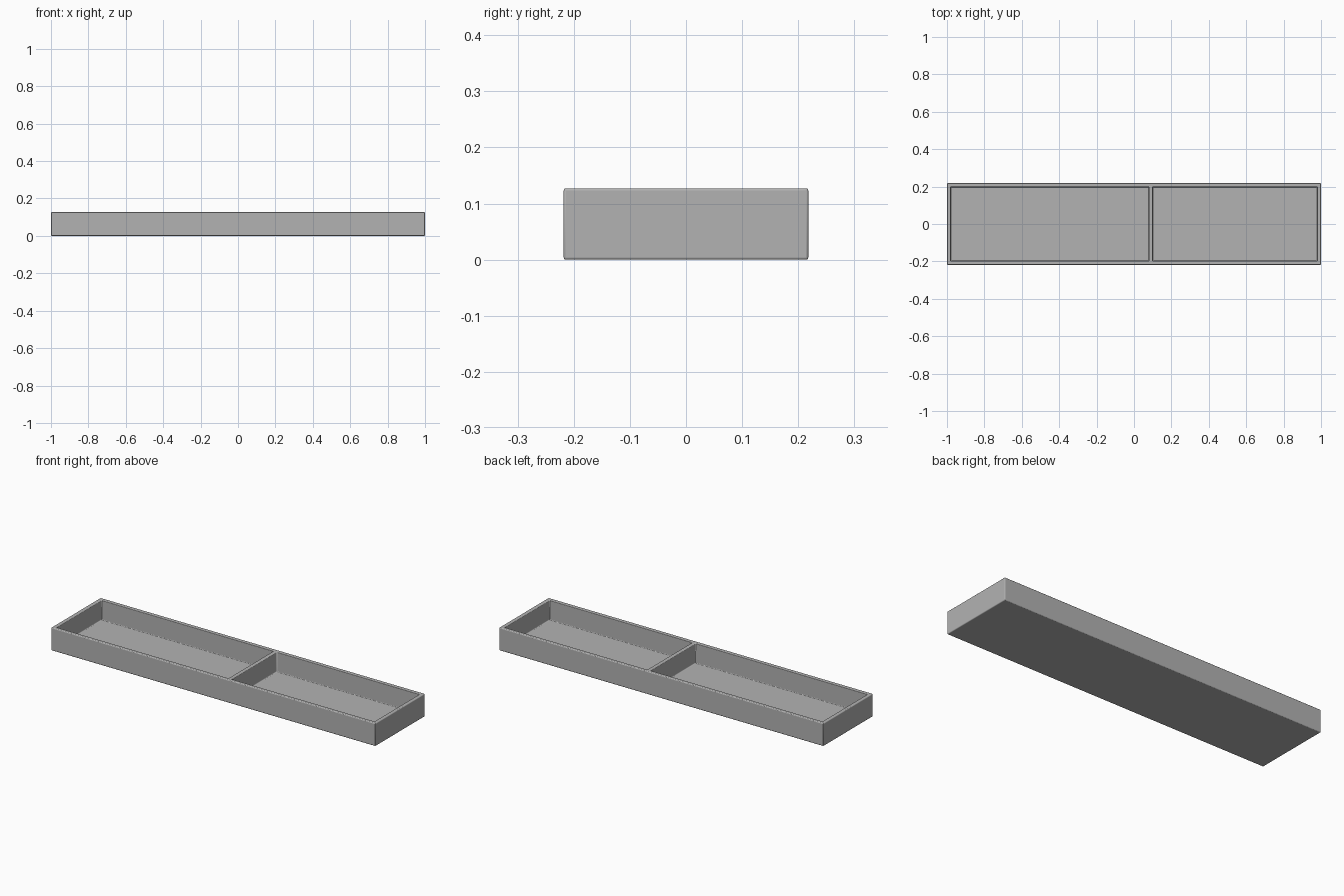
import bpy
import bmesh

# Remove the default object
cube = bpy.data.objects.get("Cube")
if cube:
    bpy.data.objects.remove(cube, do_unlink=True)

HALF_LENGTH, HALF_WIDTH, HEIGHT = 1.0, 0.218, 0.127
WALL, FLOOR, ROUND = 0.02, 0.016, 0.004
DIVIDER = (0.08, 0.10)

# Single grey finish
grey = bpy.data.materials.new("plain_grey")
grey.use_nodes = True
color = (0.45, 0.45, 0.45, 1)
grey.diffuse_color = color
grey.node_tree.nodes["Principled BSDF"].inputs["Base Color"].default_value = color

# Plan of the tray: outer walls, divider and two compartments
xs = [-HALF_LENGTH, -HALF_LENGTH + WALL, *DIVIDER, HALF_LENGTH - WALL, HALF_LENGTH]
ys = [-HALF_WIDTH, -HALF_WIDTH + WALL, HALF_WIDTH - WALL, HALF_WIDTH]

bm = bmesh.new()
grid = [[bm.verts.new((x, y, HEIGHT)) for y in ys] for x in xs]
pockets = []
for i in range(len(xs) - 1):
    for j in range(len(ys) - 1):
        face = bm.faces.new((grid[i][j], grid[i + 1][j], grid[i + 1][j + 1], grid[i][j + 1]))
        if j == 1 and i in (1, 3):
            pockets.append(face)

# Outer sides and underside
rim = [e for e in bm.edges if e.is_boundary]
sides = bmesh.ops.extrude_edge_only(bm, edges=rim)["geom"]
for v in sides:
    if isinstance(v, bmesh.types.BMVert):
        v.co.z = 0
bottom = [e for e in bm.edges if e.is_boundary]
bmesh.ops.contextual_create(bm, geom=bottom)

# Sink the two compartments
for face in pockets:
    result = bmesh.ops.extrude_discrete_faces(bm, faces=[face])["faces"][0]
    for v in result.verts:
        v.co.z = FLOOR
bmesh.ops.recalc_face_normals(bm, faces=bm.faces)

mesh = bpy.data.meshes.new("divided_tray")
bm.to_mesh(mesh)
bm.free()
mesh.materials.append(grey)
tray = bpy.data.objects.new("divided_tray", mesh)
bpy.context.collection.objects.link(tray)

# Small rounded edges
bevel = tray.modifiers.new("rounded_edges", "BEVEL")
bevel.width = ROUND
bevel.segments = 3
bevel.limit_method = "ANGLE"

bpy.context.view_layer.objects.active = tray
tray.select_set(True)
bpy.ops.object.shade_smooth_by_angle()
